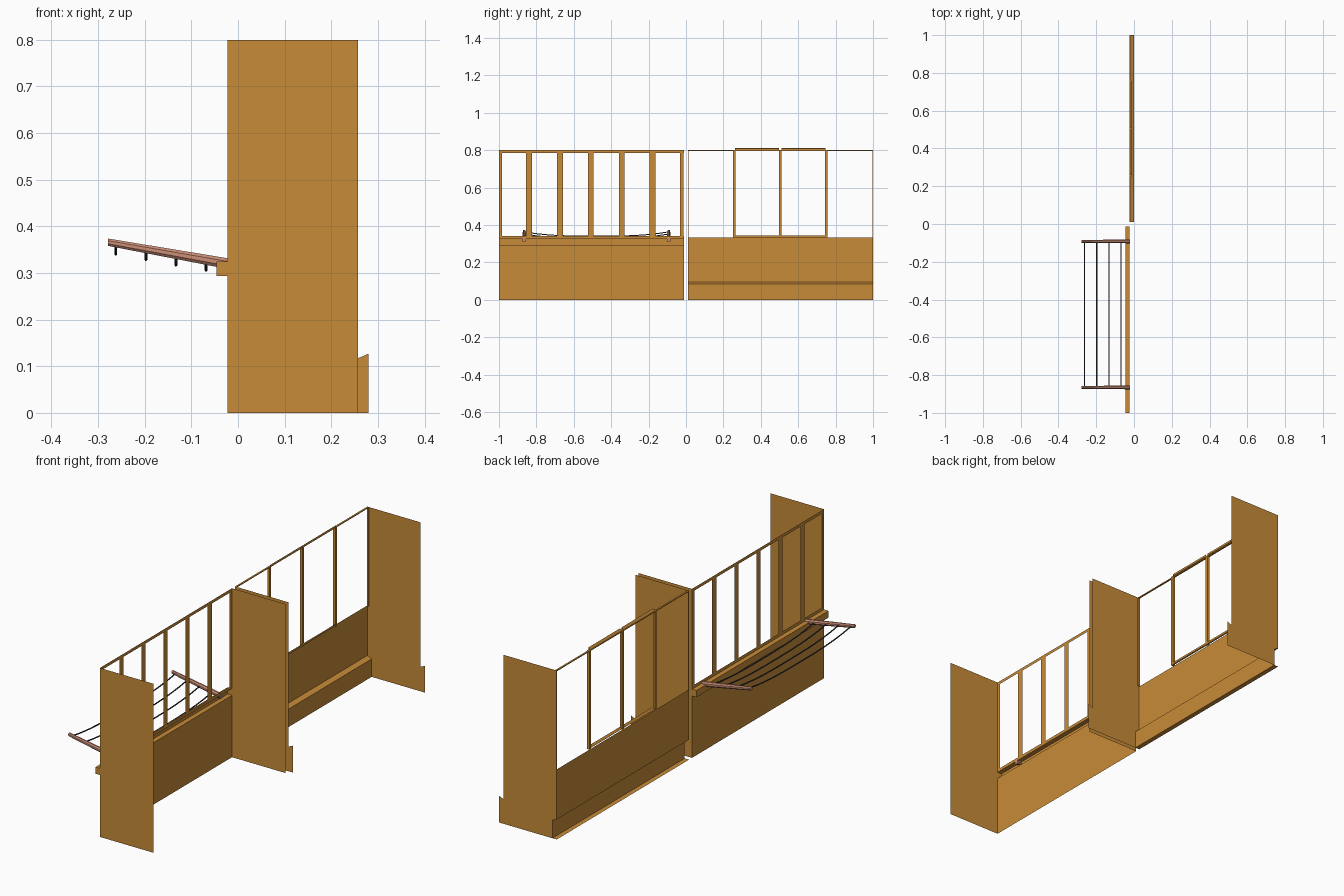
import bpy, math
from mathutils import Vector

if "Cube" in bpy.data.objects:
    bpy.data.objects.remove(bpy.data.objects["Cube"])

def mat(name, c):
    m = bpy.data.materials.new(name)
    m.diffuse_color = (*c, 1)
    m.use_nodes = True
    m.node_tree.nodes["Principled BSDF"].inputs["Base Color"].default_value = m.diffuse_color
    return m

WOOD = mat("ochre_panel", (0.58, 0.26, 0.04))
ARM = mat("rosy_wood", (0.6, 0.27, 0.18))
WIRE = mat("dark_wire", (0.04, 0.04, 0.05))

def mesh(name, verts, faces, m=WOOD):
    me = bpy.data.meshes.new(name)
    me.from_pydata(verts, [], faces)
    me.materials.append(m)
    ob = bpy.data.objects.new(name, me)
    bpy.context.collection.objects.link(ob)
    return ob

def sheet(name, profile, y0, y1):
    """Open (x, z) profile swept along y."""
    n = len(profile)
    v = [(x, y, z) for y in (y0, y1) for x, z in profile]
    return mesh(name, v, [(i, i + 1, n + i + 1, n + i) for i in range(n - 1)])

def panel(name, outline, y):
    return mesh(name, [(x, y, z) for x, z in outline], [tuple(range(len(outline)))])

def box(name, x0, x1, y0, y1, z0, z1):
    v = [(x, y, z) for x in (x0, x1) for y in (y0, y1) for z in (z0, z1)]
    return mesh(name, v, [(0, 1, 3, 2), (4, 6, 7, 5), (0, 4, 5, 1),
                          (2, 3, 7, 6), (0, 2, 6, 4), (1, 5, 7, 3)])

W, D = -0.023, 0.257          # wall plane and panel depth
A0, A1, B0, B1 = -1.0, -0.012, 0.01, 1.0

# First bay: wall with outward rail recess, and end panels
rail = [(W, 0.293), (-0.046, 0.293), (-0.046, 0.325), (W, 0.325)]
sheet("rail_wall", [(W, 0)] + rail + [(W, 0.34)], A0, A1)
for y in (A0, A1):
    panel("end_panel", [(D, 0.8), (D, 0), (W, 0)] + rail + [(W, 0.8)], y)

# First bay: window frame
sheet("window_head", [(W, 0.785), (W, 0.8)], A0, A1)
for c, w in [(-0.992, 0.016), (-0.022, 0.019)] + [(-0.839 + 0.165 * i, 0.031) for i in range(5)]:
    sheet("window_mullion", [(W, 0.34), (W, 0.785)], c - w / 2, c + w / 2)

# Second bay: wall stepping in at the bottom, floor lip, stepped end panels
step = [(W, 0.095), (0.0, 0.085), (0.0, 0)]
sheet("stepped_wall", [(W, 0.332)] + step + [(W, 0)], B0, B1)
for y in (B0, B1):
    panel("stepped_end_panel", [(W, 0.8)] + step +
          [(0.28, 0), (0.28, 0.127), (D, 0.117), (D, 0.8)], y)

# Second bay: thin window surround, posts and sloping trims
box("window_top_rail", W, W + 0.008, B0, B1, 0.796, 0.8)
for y in (B0 + 0.002, B1 - 0.002):
    box("window_edge_post", W, W + 0.01, y - 0.002, y + 0.002, 0.332, 0.8)
for y in (0.258, 0.504, 0.75):
    box("window_post", W, W + 0.012, y - 0.006, y + 0.006, 0.332, 0.8)
for y0, y1 in ((0.262, 0.498), (0.51, 0.746)):
    for z in (0.8, 0.334):
        sheet("window_trim", [(-0.02, z), (-0.012, z + 0.01), (-0.012, z), (-0.02, z)], y0, y1)

# Luggage rack: tapered eight-sided arms
def arm(y):
    v = []
    for x, z, rz, ry in ((-0.022, 0.32, 0.0125, 0.011), (-0.279, 0.366, 0.0085, 0.008)):
        for i in range(8):
            a = math.pi / 8 + i * math.pi / 4
            v.append((x, y + ry * math.cos(a), z + rz * math.sin(a)))
    f = [(i, (i + 1) % 8, 8 + (i + 1) % 8, 8 + i) for i in range(8)]
    f += [tuple(range(7, -1, -1)), tuple(range(8, 16))]
    mesh("rack_arm", v, f, ARM)

RA, RB = -0.865, -0.092
arm(RA)
arm(RB)

# Luggage rack: sagging wires between the arms
for i in range(4):
    x = -0.262 + 0.0645 * i
    z = 0.32 + (-0.022 - x) * 0.179
    cu = bpy.data.curves.new("rack_wire", 'CURVE')
    cu.dimensions = '3D'
    cu.bevel_depth = 0.003
    cu.bevel_resolution = 1
    sp = cu.splines.new('POLY')
    N = 12
    sp.points.add(N)
    for k in range(N + 1):
        t = k / N
        sag = 0.023 * (1 - abs(2 * t - 1) ** 3)
        sp.points[k].co = (x, RA + (RB - RA) * t, z - sag, 1)
    cu.materials.append(WIRE)
    bpy.context.collection.objects.link(bpy.data.objects.new("rack_wire", cu))
